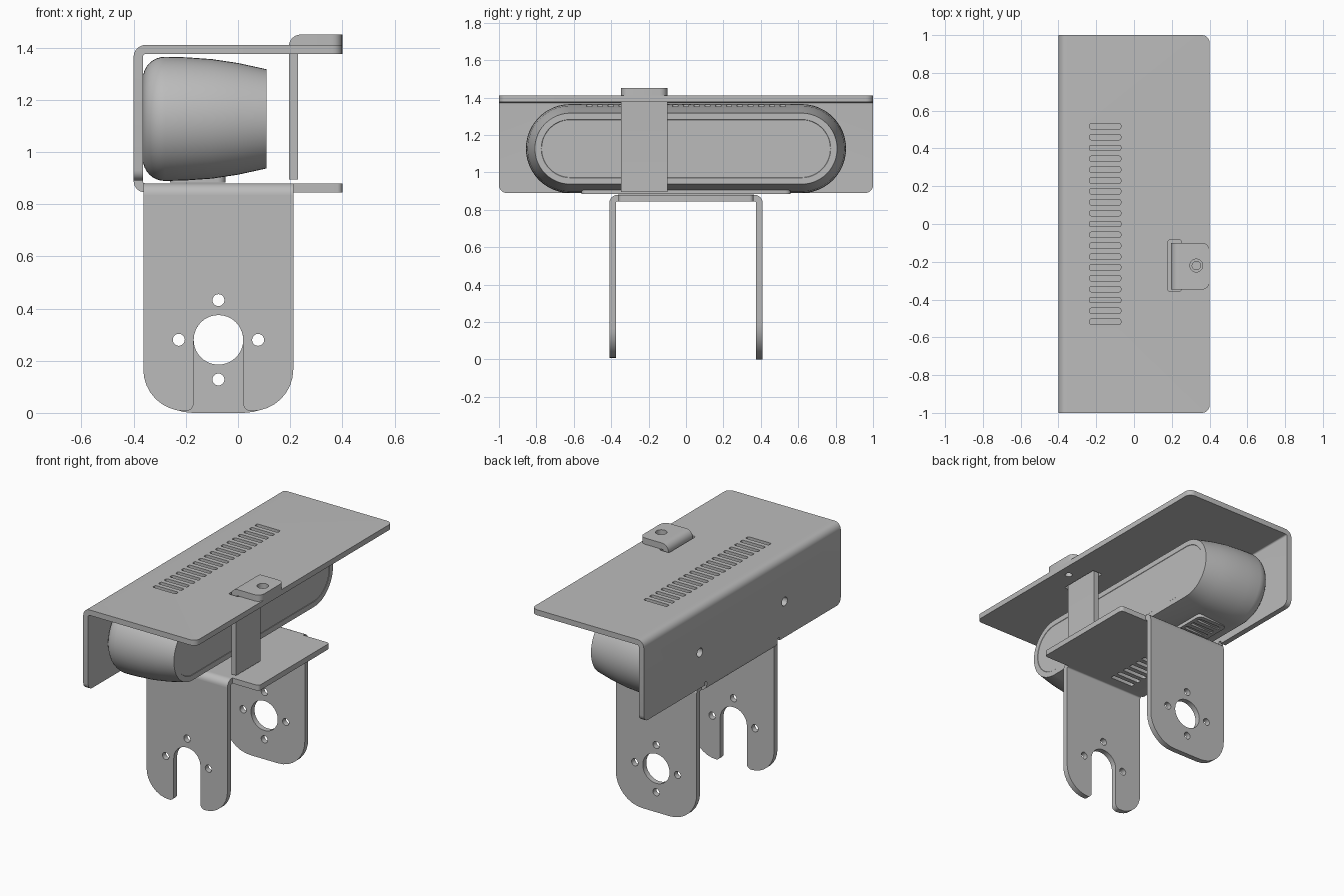
import bpy, bmesh, math
from mathutils import Vector

cube = bpy.data.objects.get("Cube")
if cube:
    bpy.data.objects.remove(cube, do_unlink=True)

grey = bpy.data.materials.new("sheet grey")
grey.use_nodes = True
grey.diffuse_color = (0.5, 0.5, 0.5, 1)
grey.node_tree.nodes["Principled BSDF"].inputs["Base Color"].default_value = (0.5, 0.5, 0.5, 1)


def outline(points, seg=8):
    """2D polygon from (u, v) or (u, v, corner radius)."""
    out = []
    n = len(points)
    for i, p in enumerate(points):
        c = Vector(p[:2])
        if len(p) == 2:
            out.append(c)
            continue
        a = (Vector(points[i - 1][:2]) - c).normalized()
        b = (Vector(points[(i + 1) % n][:2]) - c).normalized()
        r = p[2]                      # every corner is a right angle
        centre = c + (a + b) * r
        for k in range(seg + 1):
            t = k / seg * math.pi / 2
            out.append(centre - b * r * math.cos(t) - a * r * math.sin(t))
    return out


def circle(u, v, r, n=32):
    return [Vector((u + r * math.cos(2 * math.pi * k / n), v + r * math.sin(2 * math.pi * k / n)))
            for k in range(n)]


def rounded_rect(u0, u1, v0, v1, r):
    return outline([(u0, v0, r), (u1, v0, r), (u1, v1, r), (u0, v1, r)], 4)


def add_prism(bm, pts, axis, lo, hi):
    """Extrude a 2D outline along axis; the outline uses the other two axes in order."""
    def place(p, d):
        co = [p.x, p.y]
        co.insert(axis, d)
        return co
    a = [bm.verts.new(place(p, lo)) for p in pts]
    b = [bm.verts.new(place(p, hi)) for p in pts]
    bm.faces.new(a)
    bm.faces.new(b)
    for i in range(len(a)):
        j = (i + 1) % len(a)
        bm.faces.new((a[i], a[j], b[j], b[i]))


def finish(bm, name):
    bmesh.ops.recalc_face_normals(bm, faces=bm.faces)
    mesh = bpy.data.meshes.new(name)
    bm.to_mesh(mesh)
    bm.free()
    mesh.materials.append(grey)
    ob = bpy.data.objects.new(name, mesh)
    bpy.context.collection.objects.link(ob)
    return ob


def part(name, prisms, round_corner=None, radius=0.04):
    """Prisms as one object; edges whose two ends satisfy round_corner are rounded."""
    bm = bmesh.new()
    for p in prisms:
        add_prism(bm, *p)
    if round_corner:
        edges = [e for e in bm.edges if round_corner(e.verts[0].co, e.verts[1].co)]
        bmesh.ops.bevel(bm, geom=edges, offset=radius, segments=5, profile=0.5, affect='EDGES')
    return finish(bm, name)


def select_only(ob):
    bpy.ops.object.select_all(action='DESELECT')
    ob.select_set(True)
    bpy.context.view_layer.objects.active = ob


def cut(ob, prisms):
    cutter = part("cutter", prisms)
    cutter.hide_render = True
    mod = ob.modifiers.new("holes", 'BOOLEAN')
    mod.operation = 'DIFFERENCE'
    mod.solver = 'EXACT'
    mod.object = cutter
    select_only(ob)
    bpy.ops.object.modifier_apply(modifier=mod.name)
    bpy.data.objects.remove(cutter, do_unlink=True)


def vents(count, z0, z1):
    """Row of slots along y."""
    half = count // 2
    return [(rounded_rect(-0.235, -0.07, k * 0.0575 - 0.014, k * 0.0575 + 0.014, 0.008), 2, z0, z1)
            for k in range(-half, half + 1)]


X, Y, Z = 0, 1, 2

# Bent cover: back wall and roof
cover = part("cover", [(outline([(-0.4, 0.89), (-0.4, 1.41, 0.045), (0.4, 1.41), (0.4, 1.375),
                                 (-0.365, 1.375, 0.01), (-0.365, 0.89)]), Y, -1, 1)],
             lambda a, b: abs(a.y - b.y) < 1e-4 and
             ((a.x > 0.39 and b.x > 0.39) or (a.z < 0.9 and b.z < 0.9)))
cut(cover, vents(19, 1.3, 1.5)
    + [(rounded_rect(0.18, 0.25, -0.355, -0.085, 0.008), Z, 1.3, 1.5),
       (circle(0.33, -0.22, 0.022), Z, 1.3, 1.5)]
    + [(circle(y, 1.12, 0.028), X, -0.5, -0.3) for y in (-0.43, 0.43)]
    + [(rounded_rect(s * 0.37 - 0.01, s * 0.37 + 0.01, 0.86, 0.91, 0.008), X, -0.5, -0.3)
       for s in (-1, 1)])

# Base plate that folds out of the back wall
base = part("base_plate", [(outline([(-0.4, 0.89), (-0.4, 0.845, 0.044), (0.4, 0.845), (0.4, 0.88),
                                     (-0.365, 0.88, 0.009), (-0.365, 0.89)]), Y, -0.36, 0.36)],
            lambda a, b: abs(a.y - b.y) < 1e-4 and a.x > 0.39 and b.x > 0.39, 0.02)
cut(base, vents(11, 0.8, 0.95))

# Legs and the bends joining them to the base plate
LX0, LX1, CX, CZ = -0.363, 0.212, -0.075, 0.28
slotted = outline([(LX0, 0.835), (LX0, 0.007, 0.16), (CX - 0.095, 0.007, 0.03),
                   (CX - 0.095, CZ + 0.095, 0.095), (CX + 0.095, CZ + 0.095, 0.095),
                   (CX + 0.095, 0.007, 0.03), (LX1, 0.007, 0.16), (LX1, 0.835)])
plain = outline([(LX0, 0.835), (LX0, 0, 0.19), (LX1, 0, 0.19), (LX1, 0.835)])
screws = [circle(CX + dx, CZ + dz, 0.023, 20)
          for dx, dz in ((0.152, 0), (-0.152, 0), (0, 0.152), (0, -0.152))]
legs = []
for name, s, shape, holes in (("front_leg", -1, slotted, screws[:3]),
                              ("back_leg", 1, plain, screws + [circle(CX, CZ, 0.095, 40)])):
    leg = part(name, [(shape, Y, *sorted((s * 0.375, s * 0.41)))])
    cut(leg, [(h, Y, *sorted((s * 0.3, s * 0.5))) for h in holes])
    bend = part(name + "_bend", [(outline([(s * 0.36, 0.88), (s * 0.41, 0.88, 0.044), (s * 0.41, 0.835),
                                           (s * 0.375, 0.835), (s * 0.375, 0.845, 0.009),
                                           (s * 0.36, 0.845)]), X, LX0, LX1)])
    legs += [leg, bend]

# Clip strip passing through the roof, with a drilled lip on top
clip = part("clip", [(outline([(0.195, 0.895), (0.195, 1.45, 0.045), (0.4, 1.45), (0.4, 1.41),
                               (0.23, 1.41, 0.01), (0.23, 0.895)]), Y, -0.347, -0.1)],
            lambda a, b: abs(a.y - b.y) < 1e-4 and a.x > 0.39 and b.x > 0.39)
cut(clip, [(circle(0.33, -0.22, 0.034), Z, 1.3, 1.5)])

# Pill-shaped sensor body, lofted along x with a shallow front panel
MID, HALF = 1.127, 0.618
sections = [(-0.28 - 0.085 * math.cos(t), 0.153 + 0.085 * math.sin(t))
            for t in [k * math.pi / 16 for k in range(9)]]
sections += [(-0.2, 0.236), (-0.1, 0.229), (0, 0.214), (0.11, 0.19),
             (0.11, 0.156), (0.108, 0.154)]
bm = bmesh.new()
rings = []
for x, r in sections:
    ring = []
    for side in (1, -1):
        for k in range(25):
            t = math.pi * k / 24 - math.pi / 2
            ring.append(bm.verts.new((x, side * (HALF + r * math.cos(t)), MID + side * r * math.sin(t))))
    rings.append(ring)
for a, b in zip(rings, rings[1:]):
    for i in range(len(a)):
        j = (i + 1) % len(a)
        bm.faces.new((a[i], a[j], b[j], b[i]))
bm.faces.new(rings[0])
bm.faces.new(rings[-1])
body = finish(bm, "sensor_body")
cut(body, vents(19, 1.352, 1.4))

# Vented pad under the sensor body
pad = part("vent_pad", [(rounded_rect(-0.26, -0.048, -0.56, 0.56, 0.03), Z, 0.884, 0.91)])
cut(pad, vents(19, 0.87, 0.9))

# Soft bends, crisp sheet edges
for ob in [cover, base, clip, body, pad] + legs:
    select_only(ob)
    bpy.ops.object.shade_smooth_by_angle(angle=math.radians(30))
